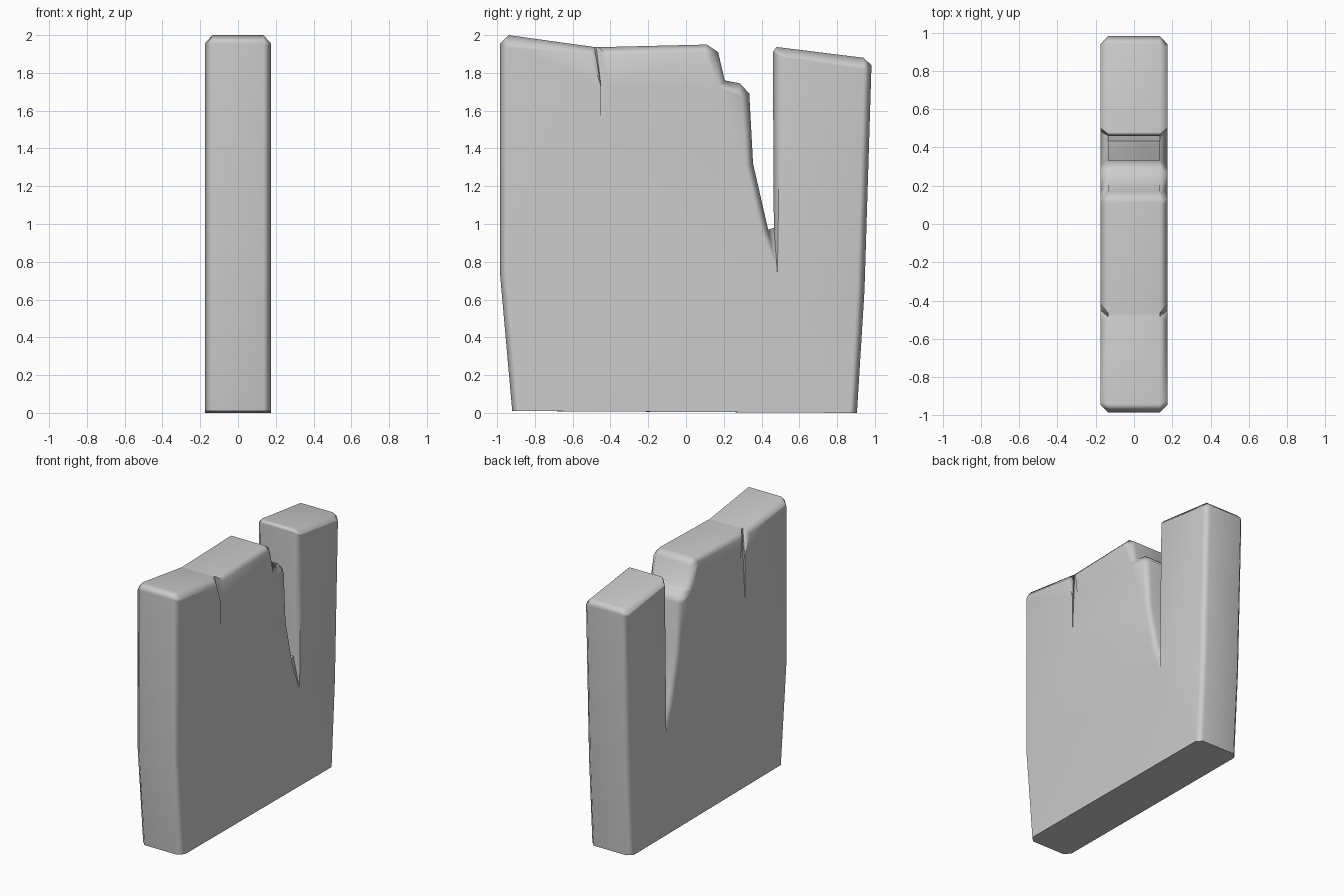
import bpy, bmesh, math

MID_X, FACE_X = 0.135, 0.175

# Paired outline points: (y, z) of the outer rim, then (y, z) of the inset flat side
OUTLINE = [
    (-0.92, 0.01, -0.88, 0.01),
    (-0.985, 0.74, -0.945, 0.74),
    (-0.985, 1.955, -0.945, 1.935),
    (-0.94, 2.00, -0.925, 1.955),
    # surface crack in the top left
    (-0.485, 1.937, -0.505, 1.895),
    (-0.485, 1.937, -0.45, 1.73),
    (-0.475, 1.936, -0.45, 1.44),
    (-0.465, 1.936, -0.40, 1.73),
    (-0.465, 1.936, -0.42, 1.895),
    # broken step
    (0.11, 1.95, 0.10, 1.91),
    (0.17, 1.91, 0.135, 1.885),
    (0.205, 1.76, 0.17, 1.722),
    (0.285, 1.745, 0.27, 1.705),
    (0.335, 1.69, 0.295, 1.675),
    (0.355, 1.32, 0.315, 1.31),
    # deep split
    (0.435, 0.97, 0.395, 0.96),
    (0.465, 0.98, 0.484, 0.735),
    # right-hand pillar
    (0.46, 1.91, 0.502, 1.885),
    (0.48, 1.937, 0.505, 1.895),
    (0.94, 1.88, 0.925, 1.84),
    (0.982, 1.84, 0.94, 1.82),
    (0.945, 0.65, 0.905, 0.65),
    (0.905, 0.0, 0.865, 0.0),
]

# Broken slab: four rings across the thickness joined by strips
bm = bmesh.new()
rings = []
for x, k in ((-FACE_X, 2), (-MID_X, 0), (MID_X, 0), (FACE_X, 2)):
    rings.append([bm.verts.new((x, p[k], p[k + 1])) for p in OUTLINE])
n = len(OUTLINE)
for a, b in zip(rings, rings[1:]):
    for i in range(n):
        j = (i + 1) % n
        bm.faces.new((a[i], a[j], b[j], b[i]))
bm.faces.new(rings[0])
bm.faces.new(rings[-1])
bmesh.ops.remove_doubles(bm, verts=bm.verts, dist=0.0005)
bmesh.ops.dissolve_degenerate(bm, edges=bm.edges, dist=0.0005)
bmesh.ops.triangulate(bm, faces=[f for f in bm.faces if len(f.verts) > 4])
bmesh.ops.recalc_face_normals(bm, faces=bm.faces)
mesh = bpy.data.meshes.new("broken_slab")
bm.to_mesh(mesh)
bm.free()
slab = bpy.data.objects.new("broken_slab", mesh)
bpy.context.collection.objects.link(slab)

# Soft chamfers, crisp cracks and base
bpy.context.view_layer.objects.active = slab
slab.select_set(True)
bpy.ops.object.shade_smooth_by_angle(angle=math.radians(50))
mod = slab.modifiers.new("weighted_normals", 'WEIGHTED_NORMAL')
mod.keep_sharp = True
